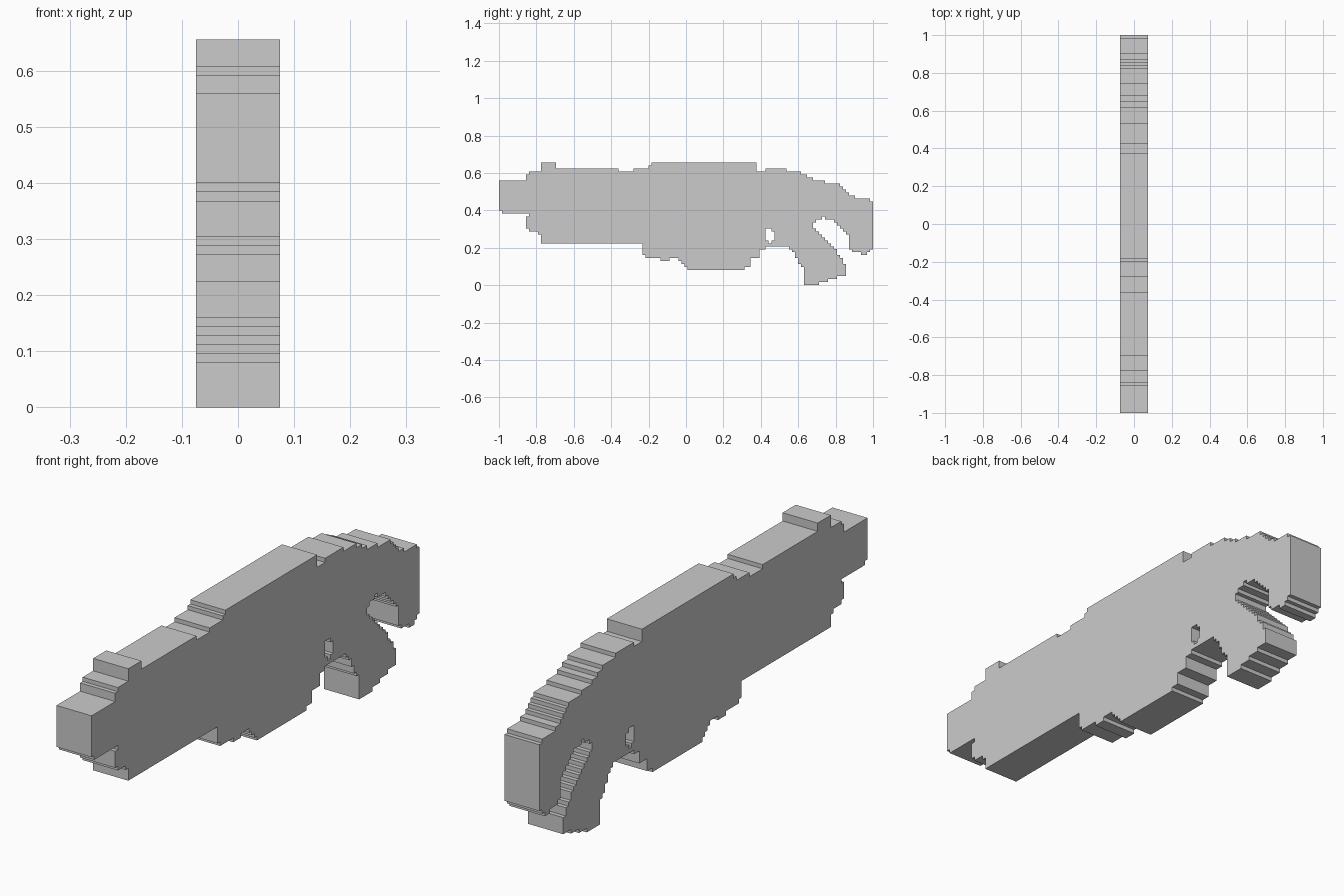
import bpy
import bmesh

if "Cube" in bpy.data.objects:
    bpy.data.objects.remove(bpy.data.objects["Cube"])

CELL = 0.016        # size of one silhouette step
HALF_WIDTH = 0.075


def walk(start, steps):
    """Staircase path: go along y to the step, then up or down to its z."""
    pts, z = [start], start[1]
    for y, nz in steps:
        pts += [(y, z), (y, nz)]
        z = nz
    return pts[:-1] if pts[-1] == start else pts


def diagonal(y, z, dy, dz, count):
    """Evenly spaced one-cell steps."""
    return [(y + dy * i, z + dz * i) for i in range(count)]


# Underside: muzzle, fore-end, lower receiver
fore_end = [(1, 24), (10, 23), (9, 19), (10, 18), (13, 17), (14, 14), (48, 10)]
lower = [(49, 9), (54, 8), (57, 9)] + diagonal(60, 8, 1, -1, 4)
lower += [(82, 6), (84, 9), (87, 12), (89, 13)]

# Grip: front edge, base, sloping back edge
grip = [(97, 12), (98, 11), (99, 9), (100, 7), (101, 6), (102, 0),
        (107, 1), (110, 2), (113, 3), (116, 7), (115, 9), (114, 10)]
grip += [(113, 12)] + diagonal(112, 13, -1, 1, 7)

# Slot behind the grip, then the stock
slot = [(105, 21), (106, 22), (108, 23), (109, 22)] + diagonal(112, 21, 1, -1, 5)
stock = [(117, 12), (118, 11), (121, 10), (123, 11), (124, 12), (125, 28),
         (124, 29), (119, 30)] + diagonal(117, 31, -1, 1, 4)

# Top edge from the stock back to the muzzle
top = [(109, 35), (105, 36), (103, 37), (101, 38), (96, 39), (89, 38), (86, 41),
       (51, 40), (50, 39), (45, 38), (40, 39), (19, 41), (14, 38), (10, 37),
       (9, 35), (0, 25)]

outline = walk((0, 25), fore_end + lower + grip + slot + stock + top)
trigger_hole = walk((89, 15), [(90, 14), (91, 15), (92, 18), (91, 19), (89, 15)])

# Fill the side profile with its hole and extrude across x
bm = bmesh.new()
edges = []
for loop in (outline, trigger_hole):
    verts = [bm.verts.new((-HALF_WIDTH, y * CELL - 1, z * CELL)) for y, z in loop]
    edges += [bm.edges.new((a, b)) for a, b in zip(verts, verts[1:] + verts[:1])]
bmesh.ops.triangle_fill(bm, edges=edges, use_beauty=True, normal=(-1, 0, 0))
ext = bmesh.ops.extrude_face_region(bm, geom=bm.faces[:], use_keep_orig=True)
moved = [g for g in ext["geom"] if isinstance(g, bmesh.types.BMVert)]
bmesh.ops.translate(bm, verts=moved, vec=(2 * HALF_WIDTH, 0, 0))
bmesh.ops.recalc_face_normals(bm, faces=bm.faces[:])

mesh = bpy.data.meshes.new("stepped_body")
bm.to_mesh(mesh)
bm.free()
body = bpy.data.objects.new("stepped_body", mesh)
bpy.context.collection.objects.link(body)
